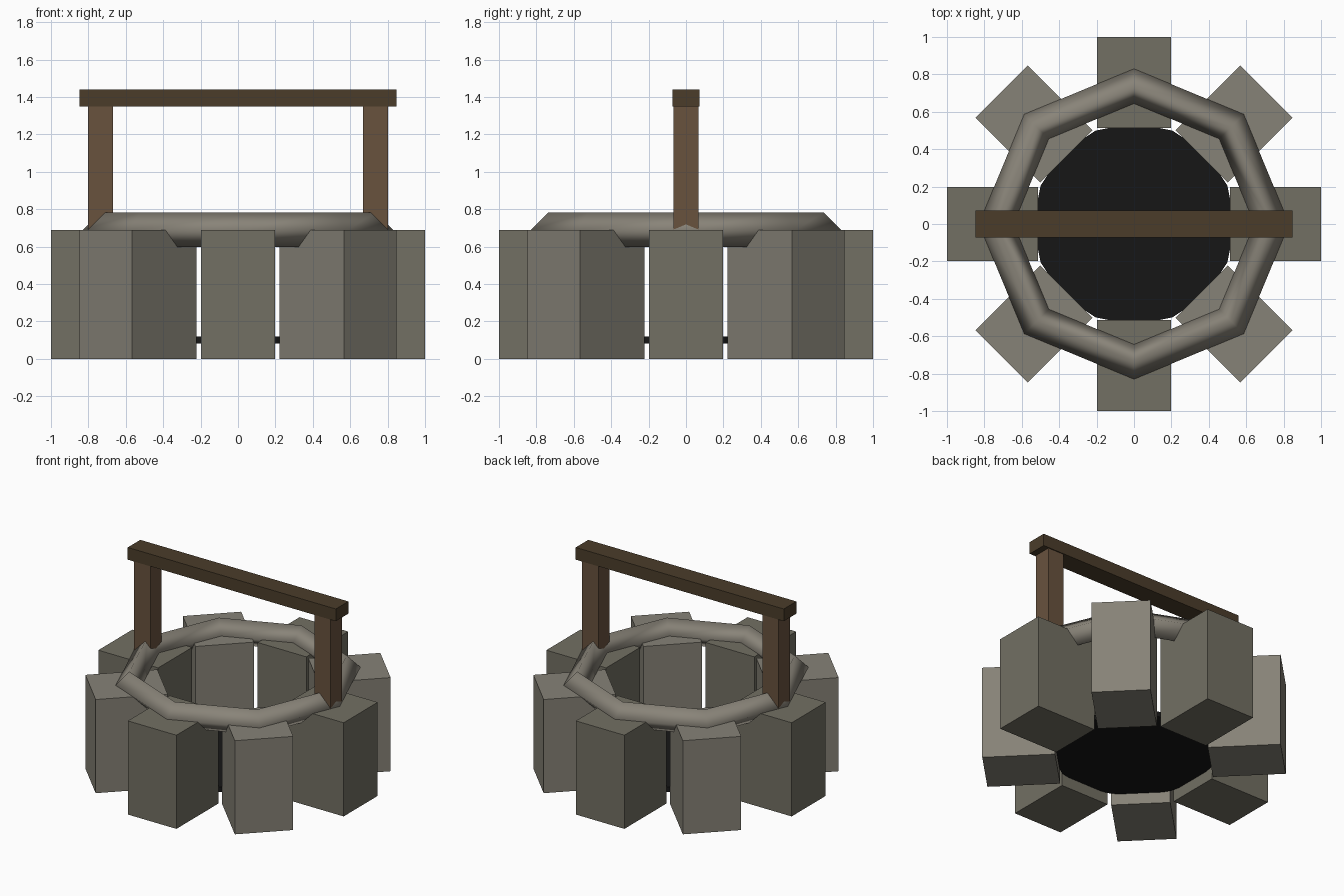
import bpy, math
from mathutils import Matrix

if "Cube" in bpy.data.objects:
    bpy.data.objects.remove(bpy.data.objects["Cube"])


def material(name, rgb):
    m = bpy.data.materials.new(name)
    m.diffuse_color = (*rgb, 1)
    m.use_nodes = True
    m.node_tree.nodes["Principled BSDF"].inputs["Base Color"].default_value = m.diffuse_color
    return m


STONE_DARK = material("stone_dark", (0.17, 0.16, 0.125))
STONE_LIGHT = material("stone_light", (0.24, 0.225, 0.185))
RIM = material("rim_stone", (0.25, 0.23, 0.19))
WOOD = material("wood", (0.14, 0.085, 0.048))
WOOD_DARK = material("dark_wood", (0.07, 0.046, 0.023))
WATER = material("dark_water", (0.008, 0.008, 0.008))


def finish(name, mat):
    ob = bpy.context.object
    ob.name = name
    ob.data.materials.append(mat)
    return ob


def box(name, lo, hi, mat, angle=0.0):
    """Box between two corners, turned about the well axis."""
    bpy.ops.mesh.primitive_cube_add(size=1)
    ob = finish(name, mat)
    size = [b - a for a, b in zip(lo, hi)]
    mid = [(a + b) / 2 for a, b in zip(lo, hi)]
    ob.data.transform(Matrix.Rotation(angle, 4, 'Z') @ Matrix.Translation(mid)
                      @ Matrix.Diagonal((*size, 1)))
    return ob


# Ring of eight wall stones in two alternating tones
for i in range(8):
    box(f"wall_stone_{i + 1}", (0.512, -0.198, 0), (1.0, 0.198, 0.69),
        STONE_LIGHT if i % 2 else STONE_DARK, i * math.pi / 4)

# Eight-sided rim with a diamond section, smooth shaded
bpy.ops.mesh.primitive_torus_add(major_segments=8, minor_segments=4,
                                 major_radius=0.737, minor_radius=0.093,
                                 location=(0, 0, 0.69))
finish("rim", RIM)
bpy.ops.object.shade_smooth()

# Water disc at the bottom
bpy.ops.mesh.primitive_cylinder_add(vertices=16, radius=0.54, depth=0.037,
                                    location=(0, 0, 0.1))
finish("water", WATER)

# Two posts and the crossbeam
for side, x in (("left", -0.735), ("right", 0.735)):
    box(f"{side}_post", (x - 0.066, -0.066, 0.67), (x + 0.066, 0.066, 1.36), WOOD)
box("crossbeam", (-0.848, -0.073, 1.35), (0.848, 0.073, 1.44), WOOD_DARK)
